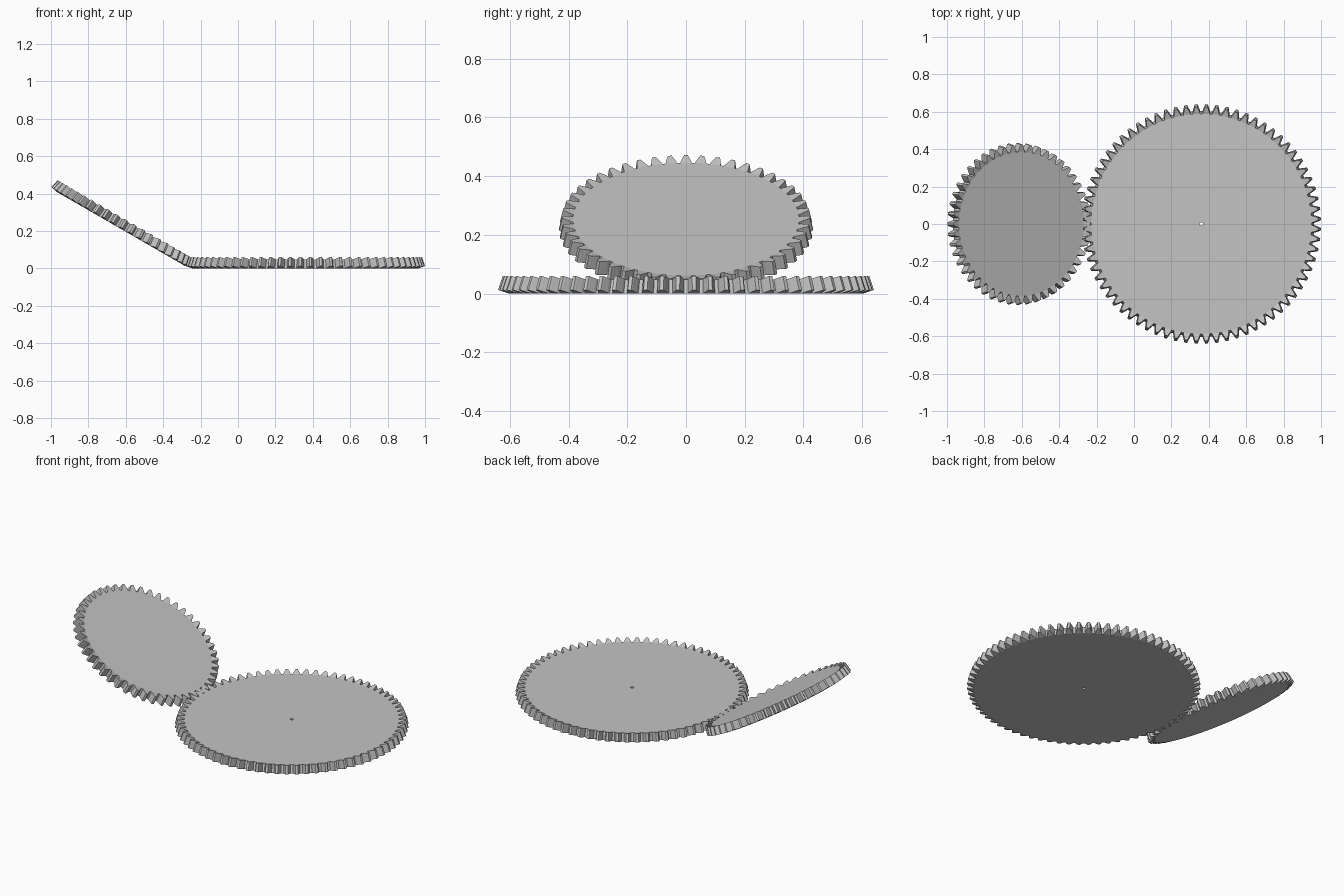
import bpy, bmesh
from math import sin, cos, tan, atan, pi, radians
from mathutils import Vector

if "Cube" in bpy.data.objects:
    bpy.data.objects.remove(bpy.data.objects["Cube"], do_unlink=True)

MODULE = 0.01734          # tooth size
FACE_WIDTH = 0.05         # tooth length along the pitch cone
SHAFT_ANGLE = radians(30)
BIG_TEETH, SMALL_TEETH = 72, 48

grey = bpy.data.materials.new("plain_grey")
grey.use_nodes = True
grey.diffuse_color = (0.55, 0.55, 0.55, 1)
grey.node_tree.nodes["Principled BSDF"].inputs["Base Color"].default_value = grey.diffuse_color


def pitch_angle(teeth, mate):
    return atan(sin(SHAFT_ANGLE) / (mate / teeth + cos(SHAFT_ANGLE)))


def bevel_gear(name, teeth, cone, phase, bore=0):
    """Straight bevel gear: the heel profile is shrunk toward the cone apex to give the toe."""
    bm = bmesh.new()
    pitch_r = MODULE * teeth / 2
    root_drop = 1.25 * MODULE * sin(cone)
    apex = Vector((0, 0, root_drop + pitch_r / tan(cone)))
    toe = 1 - FACE_WIDTH * sin(cone) / pitch_r

    # Half tooth: (height, half width) in modules, from root to tip
    flank = [(-1.25, 1.2), (-0.6, 1.02), (0, 0.77), (0.55, 0.57), (1, 0.36)]
    outline = [(h, -w) for h, w in flank] + [(h, w) for h, w in reversed(flank)]

    roots = {0: [], 1: []}
    rims = {0: [], 1: []}
    for k in range(teeth):
        centre = 2 * pi * (k + phase) / teeth
        tooth = {0: [], 1: []}
        for h, w in outline:
            r = pitch_r + h * MODULE * cos(cone)
            a = centre + w * MODULE / pitch_r
            heel = Vector((r * cos(a), r * sin(a), root_drop + h * MODULE * sin(cone)))
            tooth[0].append(bm.verts.new(heel))
            tooth[1].append(bm.verts.new(apex.lerp(heel, toe)))
        for end in (0, 1):
            bm.faces.new(tooth[end])
            roots[end] += [tooth[end][0], tooth[end][-1]]
            rims[end] += tooth[end]

    # Flanks, tips and root lands
    count = len(rims[0])
    for i in range(count):
        j = (i + 1) % count
        bm.faces.new((rims[0][i], rims[0][j], rims[1][j], rims[1][i]))

    # Flat discs, with an optional bore through the middle
    holes = {0: [], 1: []}
    for end in (0, 1):
        ring = roots[end]
        if not bore:
            bm.faces.new(ring)
            continue
        for v in ring:
            d = Vector((v.co.x, v.co.y, 0)).normalized() * bore
            holes[end].append(bm.verts.new((d.x, d.y, v.co.z)))
        for i in range(len(ring)):
            j = (i + 1) % len(ring)
            bm.faces.new((ring[i], ring[j], holes[end][j], holes[end][i]))
    for i in range(len(holes[0])):
        j = (i + 1) % len(holes[0])
        bm.faces.new((holes[0][i], holes[0][j], holes[1][j], holes[1][i]))

    bmesh.ops.recalc_face_normals(bm, faces=bm.faces)
    mesh = bpy.data.meshes.new(name)
    bm.to_mesh(mesh)
    bm.free()
    mesh.materials.append(grey)
    obj = bpy.data.objects.new(name, mesh)
    bpy.context.collection.objects.link(obj)
    return obj, pitch_r, root_drop


# Large flat gear
big, big_r, big_drop = bevel_gear(
    "large_gear", BIG_TEETH, pitch_angle(BIG_TEETH, SMALL_TEETH), 0.5, bore=0.009)
big.location.x = 0.36

# Small tilted gear, meshing at the large gear's right edge
small, small_r, small_drop = bevel_gear(
    "small_gear", SMALL_TEETH, pitch_angle(SMALL_TEETH, BIG_TEETH), 0)
small.rotation_euler.y = SHAFT_ANGLE
c, s = cos(SHAFT_ANGLE), sin(SHAFT_ANGLE)
small.location = (big.location.x - big_r - small_r * c - small_drop * s, 0,
                  big_drop + small_r * s - small_drop * c)
